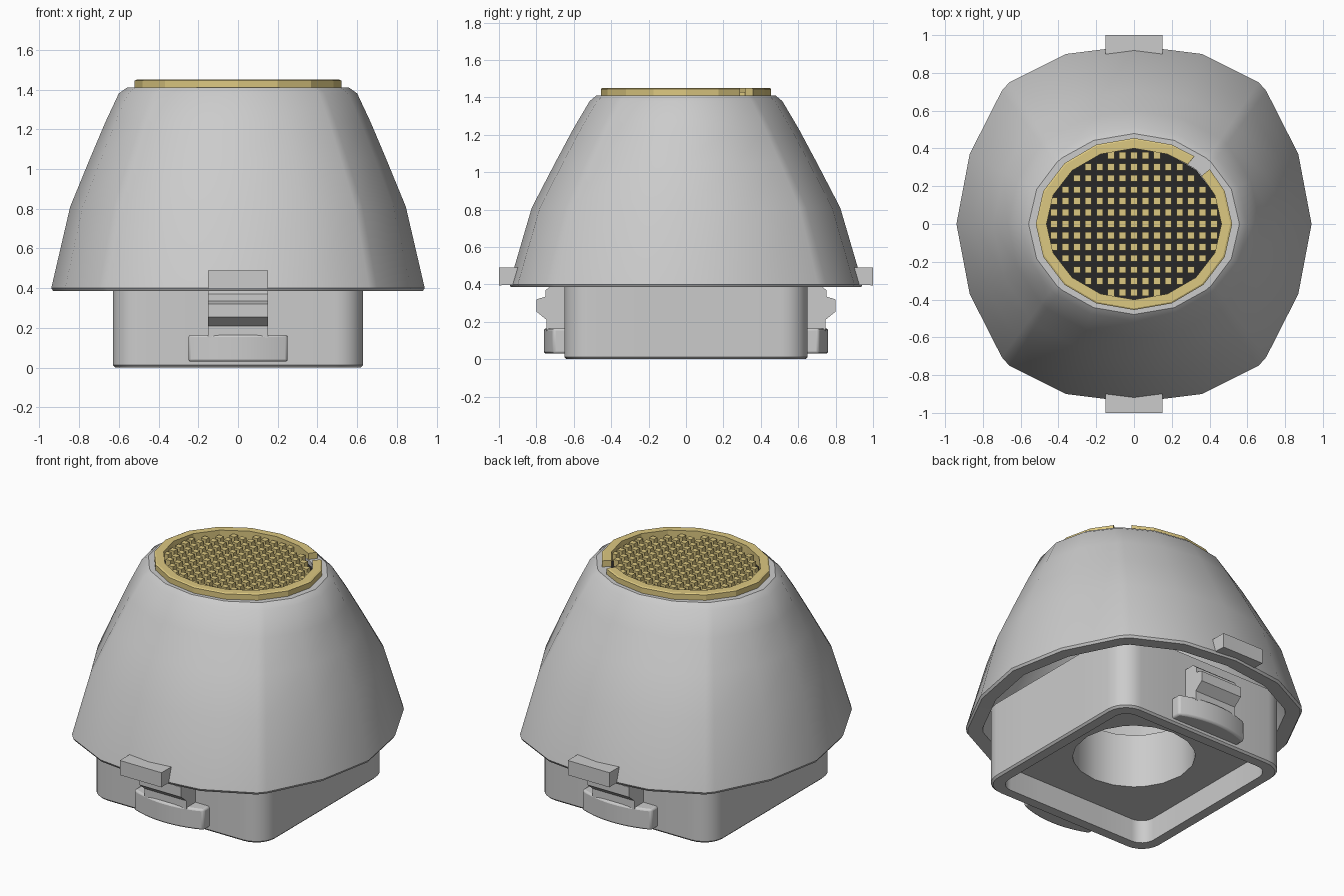
import bpy, bmesh
from math import sin, cos, pi, radians, atan2

if "Cube" in bpy.data.objects:
    bpy.data.objects.remove(bpy.data.objects["Cube"])


def material(name, rgb):
    m = bpy.data.materials.new(name)
    m.diffuse_color = (*rgb, 1)
    m.use_nodes = True
    m.node_tree.nodes["Principled BSDF"].inputs["Base Color"].default_value = m.diffuse_color
    return m


gold = material("gold", (0.72, 0.58, 0.22))
dark = material("dark", (0.02, 0.02, 0.02))


def finish(name, bm, mat=None, smooth=None, bevel=0):
    bmesh.ops.recalc_face_normals(bm, faces=bm.faces)
    me = bpy.data.meshes.new(name)
    bm.to_mesh(me)
    bm.free()
    ob = bpy.data.objects.new(name, me)
    bpy.context.collection.objects.link(ob)
    if mat:
        me.materials.append(mat)
    if bevel:
        b = ob.modifiers.new("bevel", 'BEVEL')
        b.width, b.segments, b.limit_method = bevel, 2, 'ANGLE'
    if smooth:
        bpy.ops.object.select_all(action='DESELECT')
        ob.select_set(True)
        bpy.context.view_layer.objects.active = ob
        bpy.ops.object.shade_smooth_by_angle(angle=radians(smooth))
    return ob


def loft(rings, caps=False, cyclic=False):
    """Skin a list of equal-length closed rings."""
    bm = bmesh.new()
    vs = [[bm.verts.new(p) for p in r] for r in rings]
    n = len(vs[0])
    pairs = list(zip(vs, vs[1:])) + ([(vs[-1], vs[0])] if cyclic else [])
    for a, b in pairs:
        for i in range(n):
            j = (i + 1) % n
            bm.faces.new((a[i], a[j], b[j], b[i]))
    if caps:
        bm.faces.new(vs[0])
        bm.faces.new(vs[-1])
    return bm


def ellipse(rx, ry, z, n=16):
    return [(rx * cos(2 * pi * i / n), ry * sin(2 * pi * i / n), z) for i in range(n)]


# Outer shell: rounded-square skirt blending into an oval top
quarter = [(.94, 0), (.87, .37), (.70, .705), (.66, .75), (.36, .90), (0, .945)]
degs = [0, 22.5, 43, 47, 67.5, 90]
quad = [(x, y, .60 * cos(radians(a)), .515 * sin(radians(a)))
        for (x, y), a in zip(quarter, degs)]
half = quad + [(-x, y, -u, v) for x, y, u, v in quad[-2::-1]]
outline = half + [(x, -y, u, -v) for x, y, u, v in half[-2:0:-1]]


def section(z, t, s=1.0):
    return [((x + (u - x) * t) * s, (y + (v - y) * t) * s, z) for x, y, u, v in outline]


shell = loft([
    section(1.30, .88, .84), section(1.20, .78, .87), section(.80, .28, .88), section(.39, 0, .90),
    section(.385, 0, .99), section(.40, 0), section(.81, .28), section(1.05, .57),
    section(1.235, .80), section(1.38, 1), section(1.41, 1, .93),
    section(1.41, 1, .78), section(1.36, 1, .78)], caps=True)
finish("shell", shell, smooth=30)


# Square base with a shallow recess underneath and a round bore
def rounded_rect(hx, hy, r, z, arc=6, sub=4):
    pts = []
    for k, (sx, sy) in enumerate([(1, 1), (-1, 1), (-1, -1), (1, -1)]):
        for i in range(arc + 1):
            a = pi / 2 * (k + i / arc)
            pts.append((sx * (hx - r) + r * cos(a), sy * (hy - r) + r * sin(a), z))
    out, step = [], arc + 1
    for i, p in enumerate(pts):
        out.append(p)
        if i % step == arc:
            q = pts[(i + 1) % len(pts)]
            out += [tuple(p[c] + (q[c] - p[c]) * s / sub for c in range(3)) for s in range(1, sub)]
    return out


outer = rounded_rect(.63, .65, .14, 0)


def bore(r, z):
    return [(r * cos(atan2(y, x)), r * sin(atan2(y, x)), z) for x, y, _ in outer]


base = loft([bore(.36, .5), bore(.36, .15), rounded_rect(.555, .575, .09, .15),
             rounded_rect(.555, .575, .09, 0), rounded_rect(.618, .638, .13, 0),
             rounded_rect(.63, .65, .14, .012), rounded_rect(.63, .65, .14, .5)], cyclic=True)
finish("base", base, smooth=30)


# Latches on the front and back
def prism(points, lo, hi, axis):
    put = (lambda p, d: (d, *p)) if axis == 'x' else (lambda p, d: (*p, d))
    return loft([[put(p, d) for p in points] for d in (lo, hi)], caps=True)


bar_plan = [(-.25, -.60)] + [(.25 * i / 5, -.76 + .05 * (i / 5) ** 2) for i in range(-5, 6)] + [(.25, -.60)]
stem_side = [(-.60, .15), (-.745, .15), (-.745, .21), (-.80, .255), (-.80, .32),
             (-.75, .335), (-.75, .37), (-.72, .395), (-.60, .395)]
tab_side = [(-.86, .40), (-1.0, .395), (-1.0, .49), (-.86, .49)]
for side, turn in (("front", 0), ("back", pi)):
    for ob in (finish(side + "_latch_bar", prism(bar_plan, .03, .165, 'z'), smooth=30, bevel=.012),
               finish(side + "_latch_stem", prism(stem_side, -.15, .15, 'x')),
               finish(side + "_shell_tab", prism(tab_side, -.15, .15, 'x'))):
        ob.rotation_euler.z = turn

# Gold rim with a small gap
bm = bmesh.new()
angles = [52] + [67.5 + 22.5 * i for i in range(15)] + [399.5]
prof = [(.52, .455, 1.40), (.52, .455, 1.445), (.51, .447, 1.45), (.463, .40, 1.45), (.463, .40, 1.37)]
finish("rim", loft([[(rx * cos(radians(a)), ry * sin(radians(a)), z) for rx, ry, z in prof]
                    for a in angles], caps=True), gold)

# Dark disc and the grid of gold studs
finish("grid_back", loft([ellipse(.466, .403, 1.35), ellipse(.466, .403, 1.385)], caps=True), dark)
bm = bmesh.new()
pitch, h = .0605, .018
for i in range(-7, 8):
    for j in range(-6, 7):
        x, y = i * pitch, j * pitch
        if (x / .455) ** 2 + (y / .39) ** 2 > 1:
            continue
        cube = bmesh.ops.create_cube(bm, size=1)["verts"]
        for v in cube:
            v.co = (x + v.co.x * 2 * h, y + v.co.y * 2 * h, 1.405 + v.co.z * .05)
finish("grid_studs", bm, gold)
